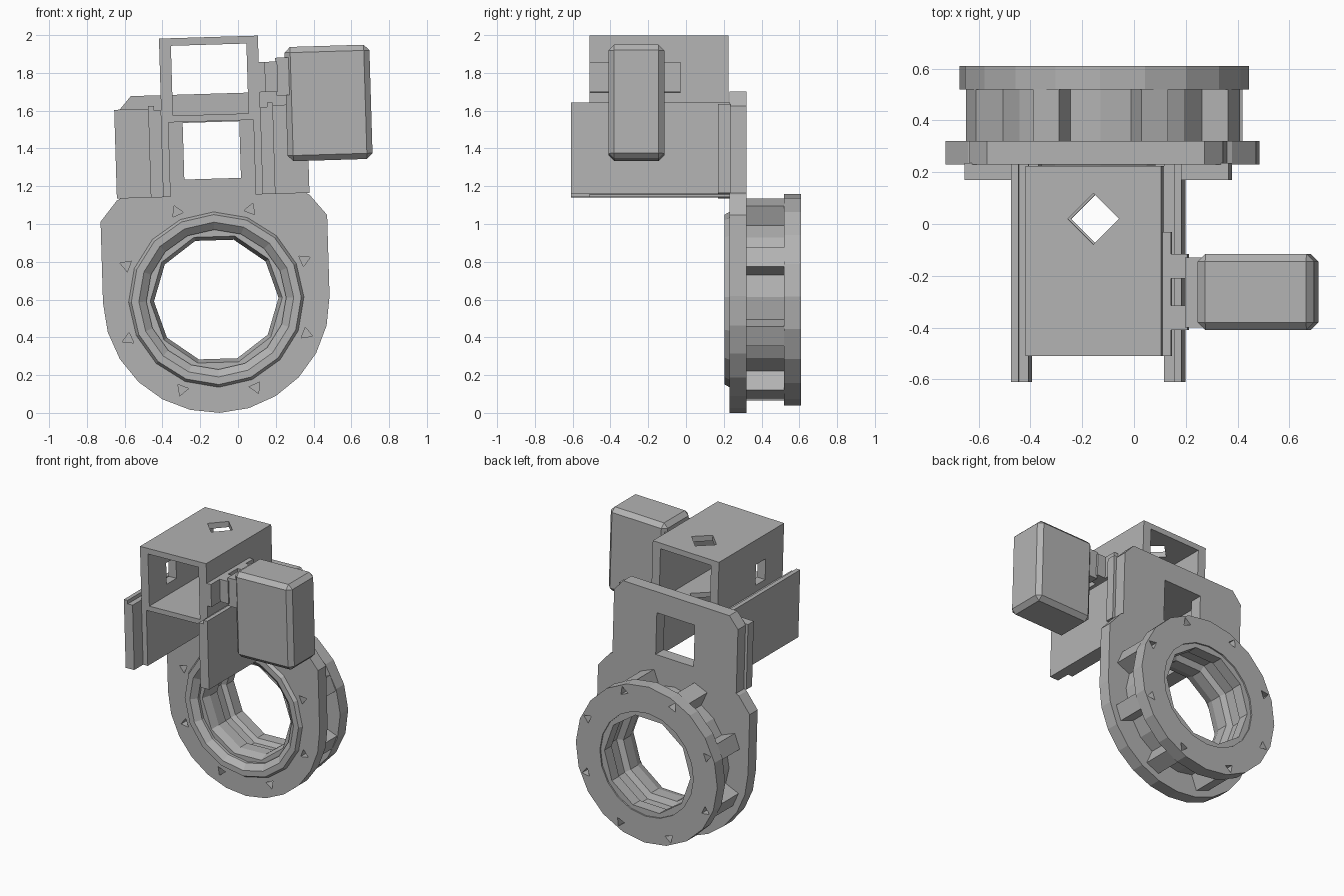
import bpy, bmesh, math
from mathutils import Matrix, Vector

if "Cube" in bpy.data.objects:
    bpy.data.objects.remove(bpy.data.objects["Cube"])

grey = bpy.data.materials.new("light grey plastic")
grey.use_nodes = True
colour = (0.45, 0.45, 0.45, 1)
grey.diffuse_color = colour
grey.node_tree.nodes["Principled BSDF"].inputs["Base Color"].default_value = colour

RING_Z = 0.6
parts = []


def finish(name, bm, is_part=True):
    bmesh.ops.recalc_face_normals(bm, faces=bm.faces)
    mesh = bpy.data.meshes.new(name)
    bm.to_mesh(mesh)
    bm.free()
    mesh.materials.append(grey)
    obj = bpy.data.objects.new(name, mesh)
    bpy.context.collection.objects.link(obj)
    if is_part:
        parts.append(obj)
    return obj


def box(name, x, y, z, is_part=True, turn=None):
    bm = bmesh.new()
    bmesh.ops.create_cube(bm, size=1)
    for v in bm.verts:
        v.co = Vector(r[0] + (c + 0.5) * (r[1] - r[0]) for r, c in zip((x, y, z), v.co))
    if turn:
        bm.transform(turn)
    return finish(name, bm, is_part)


def prism(name, outline, y0, y1, is_part=True):
    """Extrude an x-z outline along y."""
    bm = bmesh.new()
    face = bm.faces.new([bm.verts.new((x, y0, z)) for x, z in outline])
    extruded = bmesh.ops.extrude_face_region(bm, geom=[face])["geom"]
    moved = [g for g in extruded if isinstance(g, bmesh.types.BMVert)]
    bmesh.ops.translate(bm, vec=(0, y1 - y0, 0), verts=moved)
    return finish(name, bm, is_part)


def circle(radius, sides, x=0, z=RING_Z, start=0):
    steps = [start + math.tau * i / sides for i in range(sides)]
    return [(x + radius * math.cos(a), z + radius * math.sin(a)) for a in steps]


def lathe(name, profile, sides):
    """Spin a closed radius-y profile round the ring axis."""
    bm = bmesh.new()
    loops = [[bm.verts.new((x, y, z)) for x, z in circle(r, sides)] for r, y in profile]
    for a, b in zip(loops, loops[1:] + loops[:1]):
        for i in range(sides):
            j = (i + 1) % sides
            bm.faces.new((a[i], a[j], b[j], b[i]))
    return finish(name, bm)


def cut(obj, cutters):
    for cutter in cutters:
        mod = obj.modifiers.new("cut", 'BOOLEAN')
        mod.operation = 'DIFFERENCE'
        mod.solver = 'EXACT'
        mod.object = cutter
    bake(obj)
    for cutter in cutters:
        bpy.data.objects.remove(cutter)


def bake(obj):
    bpy.context.view_layer.update()
    done = obj.evaluated_get(bpy.context.evaluated_depsgraph_get())
    mesh = bpy.data.meshes.new_from_object(done)
    obj.modifiers.clear()
    obj.data = mesh


angles = [math.pi / 8 + math.pi / 4 * i for i in range(8)]


def screw_cutters(y0, y1):
    return [prism("screw_cutter", circle(0.035, 3, 0.51 * math.cos(a),
                  RING_Z + 0.51 * math.sin(a), a), y0, y1, False) for a in angles]


# Back plate: rounded below, shouldered above
arc = [(0.6 * math.cos(a), RING_Z + 0.6 * math.sin(a))
       for a in (-math.pi * i / 12 for i in range(13))]
left = [(-0.6, 1.03), (-0.51, 1.14), (-0.49, 1.15), (-0.49, 1.61), (-0.42, 1.69)]
outline = arc + left + [(-x, z) for x, z in reversed(left)]
plate = prism("back_plate", outline, 0.23, 0.32)
window = box("window_cutter", (-0.15, 0.15), (0.1, 0.5), (1.24, 1.54), False)
bore = prism("bore_cutter", circle(0.43, 16), 0.1, 0.5, False)
cut(plate, [window, bore] + screw_cutters(0.15, 0.4))

# Ring: front lip, drum, stepped bore and rear flange
lathe("front_lip", [(0.47, 0.24), (0.45, 0.205), (0.41, 0.205), (0.37, 0.24),
                    (0.37, 0.32), (0.47, 0.32)], 16)
lathe("drum", [(0.45, 0.3), (0.45, 0.54), (0.39, 0.54), (0.39, 0.3)], 16)
lathe("bore_liner", [(0.41, 0.26), (0.35, 0.26), (0.33, 0.32), (0.33, 0.4),
                     (0.37, 0.42), (0.37, 0.5), (0.34, 0.52), (0.34, 0.6), (0.41, 0.6)], 10)
flange = lathe("rear_flange", [(0.56, 0.52), (0.56, 0.61), (0.37, 0.61), (0.37, 0.52)], 20)
cut(flange, screw_cutters(0.45, 0.7))
for a in angles:
    turn = Matrix.Translation((0, 0, RING_Z)) @ Matrix.Rotation(-a, 4, 'Y')
    box("ring_spacer", (0.43, 0.55), (0.31, 0.53), (-0.055, 0.055), turn=turn)

# Square tube with diamond holes through roof and floor, and one side window
tube = box("square_tube", (-0.262, 0.262), (-0.51, 0.225), (1.545, 1.99))
inside = box("tube_cutter", (-0.2, 0.2), (-0.7, 0.4), (1.58, 1.95), False)
diamond = box("diamond_cutter", (-0.07, 0.07), (-0.07, 0.07), (1.4, 2.2), False,
              Matrix.Translation((0, 0.02, 0)) @ Matrix.Rotation(math.pi / 4, 4, 'Z'))
side_hole = box("side_cutter", (-0.4, -0.1), (-0.31, -0.2), (1.66, 1.81), False)
cut(tube, [inside, diamond, side_hole])

# Mirrored legs, side rails and mounting flanges
for side, s in (("left", 1), ("right", -1)):
    box(side + "_tube_leg", (s * 0.225, s * 0.265), (-0.51, 0.235), (1.15, 1.56))
    box(side + "_inner_rail", (s * 0.262, s * 0.302), (-0.61, 0.235), (1.15, 1.61))
    box(side + "_outer_rail", (s * 0.3, s * 0.33), (-0.61, 0.235), (1.15, 1.635))
    box(side + "_mount_flange", (s * 0.32, s * 0.51), (0.17, 0.235), (1.15, 1.62))

# Motor and its bracket
box("bracket_plate", (0.26, 0.295), (-0.51, -0.03), (1.69, 1.85))
for y in (-0.41, -0.21):
    box("bracket_arm", (0.29, 0.36), (y, y + 0.095), (1.69, 1.85))
box("motor_neck", (0.35, 0.42), (-0.4, -0.13), (1.67, 1.87))
motor = box("motor_body", (0.4, 0.85), (-0.41, -0.115), (1.32, 1.925))
bevel = motor.modifiers.new("bevel", 'BEVEL')
bevel.width = 0.03
bevel.segments = 1
bake(motor)

# Lean the whole assembly slightly and move it into place
lean = (Matrix.Translation((-0.115, 0, RING_Z)) @ Matrix.Rotation(-0.03, 4, 'Y')
        @ Matrix.Translation((0, 0, -RING_Z)))
for obj in parts:
    obj.data.transform(lean)
